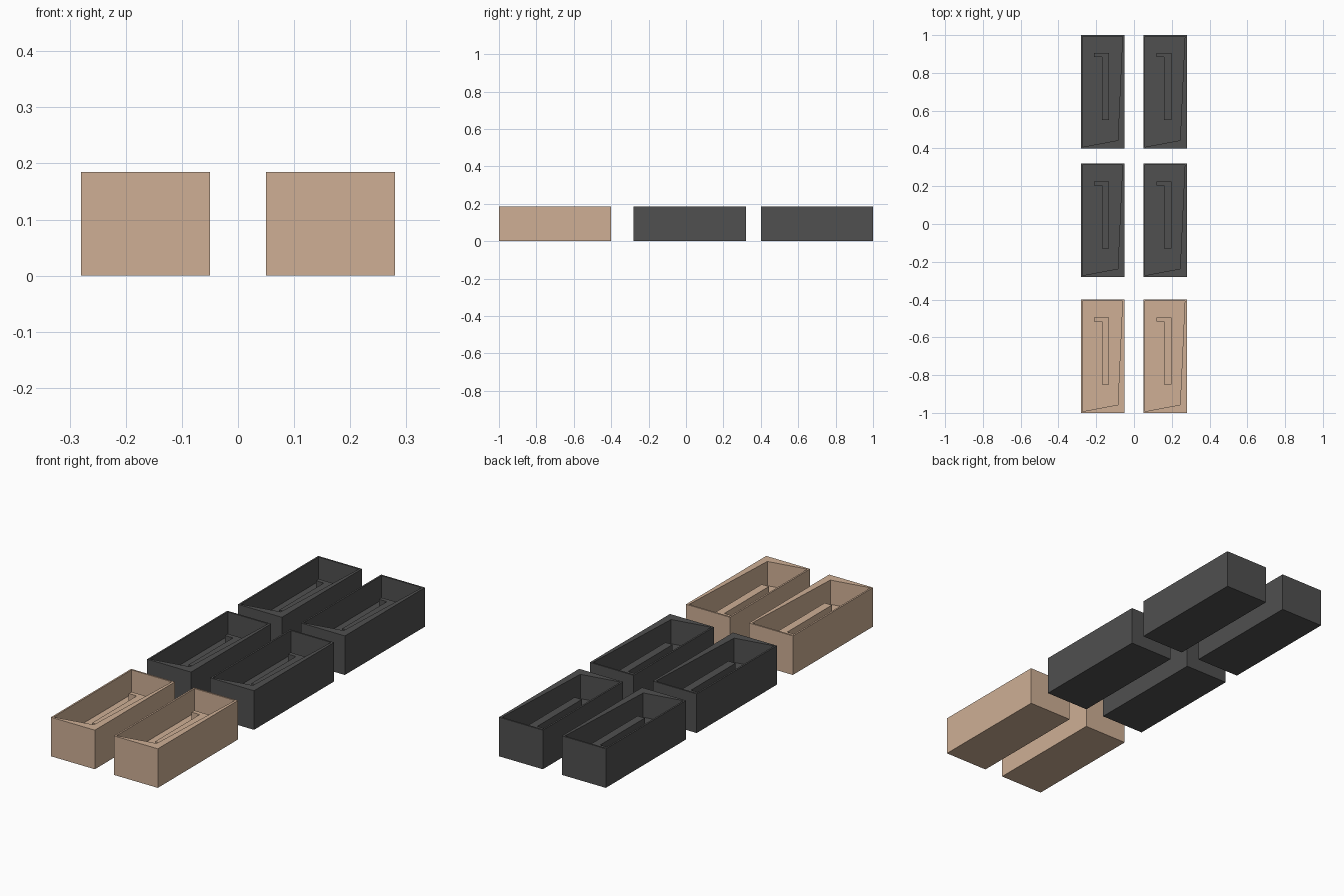
import bpy, bmesh

if "Cube" in bpy.data.objects:
    bpy.data.objects.remove(bpy.data.objects["Cube"])

W, L, H = 0.23, 0.60, 0.185      # tray size
FLOOR, RIDGE = 0.07, 0.13        # cavity floor and ridge top heights
OUTER = [(0, 0), (W, 0), (W, L), (0, L)]
CAVITY = [(0.008, 0.008), (0.194, 0.043), (0.219, L - 0.008), (0.008, L - 0.008)]
HOOK = [(0.110, 0.151), (0.148, 0.151), (0.148, 0.506),
        (0.068, 0.506), (0.068, 0.485), (0.110, 0.485)]


def material(name, rgb):
    m = bpy.data.materials.new(name)
    m.diffuse_color = (*rgb, 1)
    m.use_nodes = True
    m.node_tree.nodes["Principled BSDF"].inputs["Base Color"].default_value = m.diffuse_color
    return m


def finish(name, bm, loc, mat):
    bmesh.ops.recalc_face_normals(bm, faces=bm.faces)
    me = bpy.data.meshes.new(name)
    bm.to_mesh(me)
    bm.free()
    me.materials.append(mat)
    ob = bpy.data.objects.new(name, me)
    ob.location = loc
    bpy.context.collection.objects.link(ob)


def ring(bm, pts, z):
    return [bm.verts.new((x, y, z)) for x, y in pts]


def bridge(bm, a, b):
    n = len(a)
    for i in range(n):
        j = (i + 1) % n
        bm.faces.new((a[i], a[j], b[j], b[i]))


def tray(name, loc, mat):
    # outside walls, flat rim, skewed cavity walls, floor
    bm = bmesh.new()
    rings = [ring(bm, OUTER, 0), ring(bm, OUTER, H),
             ring(bm, CAVITY, H), ring(bm, CAVITY, FLOOR)]
    for a, b in zip(rings, rings[1:]):
        bridge(bm, a, b)
    bm.faces.new(rings[0])
    bm.faces.new(rings[-1])
    finish(name, bm, loc, mat)


def ridge(name, loc, mat):
    # hooked rib standing on the cavity floor
    bm = bmesh.new()
    low, top = ring(bm, HOOK, FLOOR), ring(bm, HOOK, RIDGE)
    bridge(bm, low, top)
    bm.faces.new(low)
    bm.faces.new(top)
    finish(name, bm, loc, mat)


tan = material("tan", (0.62, 0.43, 0.30))
dark = material("charcoal", (0.08, 0.08, 0.08))

# three rows of two trays
for row, y, mat in (("front", -1.0, tan), ("middle", -0.28, dark), ("back", 0.40, dark)):
    for side, x in (("left", -0.28), ("right", 0.05)):
        tray(f"{row}_{side}_tray", (x, y, 0), mat)
        ridge(f"{row}_{side}_floor_rib", (x, y, 0), mat)
